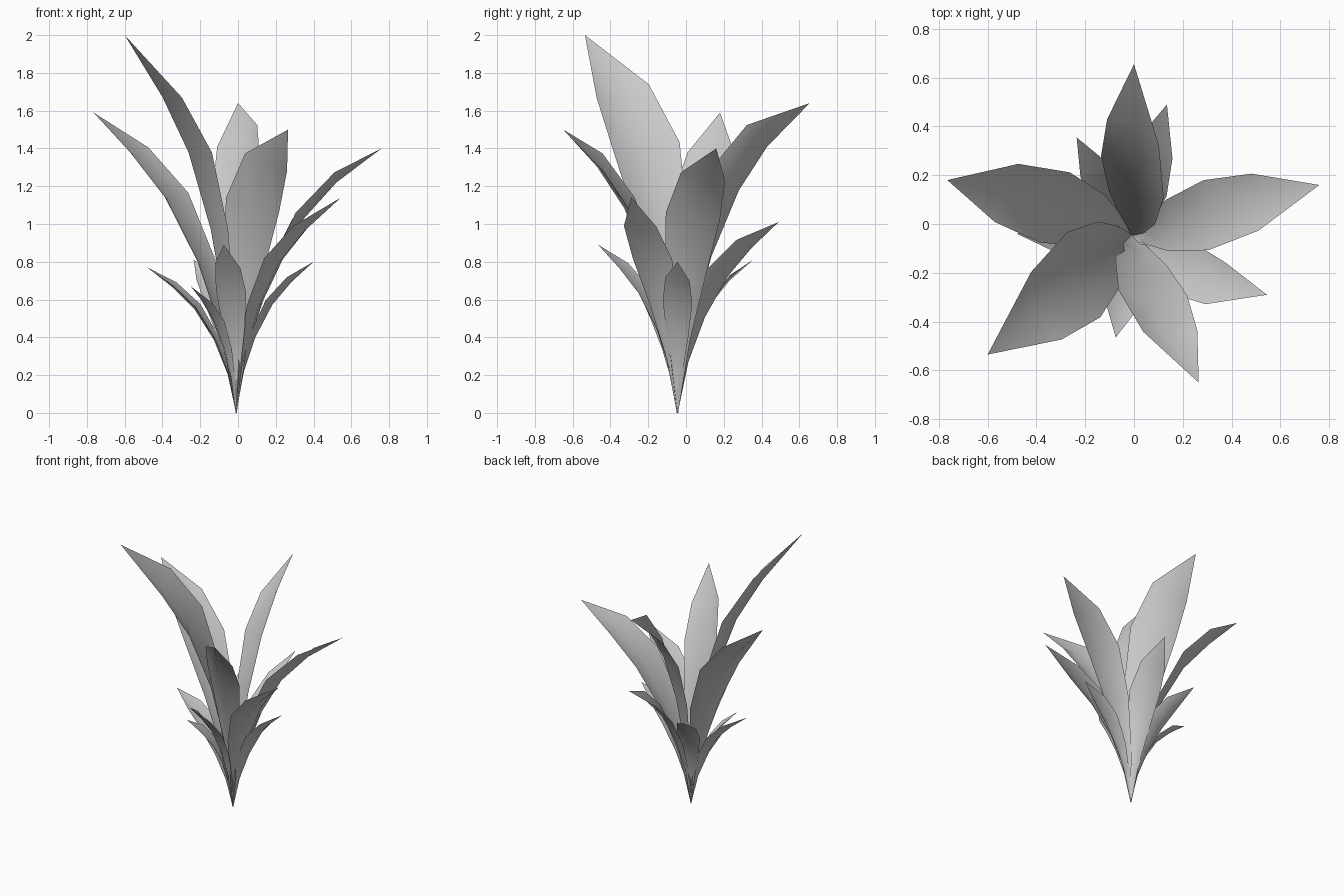
import bpy
import math
from mathutils import Vector

if "Cube" in bpy.data.objects:
    bpy.data.objects.remove(bpy.data.objects["Cube"])

leaf_grey = bpy.data.materials.new("leaf grey")
leaf_grey.use_nodes = True
colour = (0.6, 0.6, 0.6, 1)
leaf_grey.diffuse_color = colour
leaf_grey.node_tree.nodes["Principled BSDF"].inputs["Base Color"].default_value = colour

ROOT = Vector((-0.01, -0.045, 0))
# Shared leaf outline: outward reach, height, blade width (fractions)
OUTLINE = [(0, 0, 0.004), (0.06, 0.27, 0.06), (0.17, 0.51, 0.125),
           (0.36, 0.735, 0.17), (0.62, 0.885, 0.14), (1, 1, 0)]


def make_leaf(name, tip, roll_degrees, spread, lift, sway):
    """Arching, channelled blade; spread, lift and sway bend its middle."""
    span = Vector(tip) - ROOT
    reach = Vector((span.x, span.y, 0))
    rise = Vector((0, 0, span.z))
    side = Vector((span.y, -span.x, 0)).normalized()
    roll = math.radians(roll_degrees)
    bend = reach * spread + rise * lift + side * sway
    spine = [ROOT + reach * r + rise * z + bend * (4 * r * (1 - r))
             for r, z, w in OUTLINE]
    length = sum((b - a).length for a, b in zip(spine, spine[1:]))
    verts, faces = [], []
    for i, (r, z, w) in enumerate(OUTLINE[:-1]):
        tangent = (spine[i + 1] - spine[max(i - 1, 0)]).normalized()
        inward = side.cross(tangent)
        across = side * math.cos(roll) + inward * math.sin(roll)
        normal = inward * math.cos(roll) - side * math.sin(roll)
        half = across * (w * length / 2)
        rib = spine[i] - normal * (w * length * 0.17)
        verts += [spine[i] - half, rib, spine[i] + half]
        if i:
            a = 3 * (i - 1)
            faces += [(k, k + 1, k + 4, k + 3) for k in (a, a + 1)]
    # Close the blade to a point
    end = len(verts)
    verts.append(spine[-1])
    faces += [(end - 3, end - 2, end), (end - 2, end - 1, end)]
    mesh = bpy.data.meshes.new(name)
    mesh.from_pydata(verts, [], faces)
    mesh.materials.append(leaf_grey)
    mesh.shade_smooth()
    bpy.context.collection.objects.link(bpy.data.objects.new(name, mesh))


# Tall outer leaves, then the short lower ones: tip, roll, spread, lift, sway
LEAVES = [
    ("tall_front_right_leaf", (-0.6, -0.535, 2.0), 20, -0.03, -0.035, 0),
    ("tall_right_leaf", (-0.765, 0.18, 1.59), 8, 0.07, -0.01, 0.02),
    ("tall_back_leaf", (0, 0.655, 1.64), 36, -0.02, 0.01, 0),
    ("tall_front_leaf", (0.265, -0.65, 1.5), 32, 0.02, 0, 0.02),
    ("tall_left_leaf", (0.76, 0.16, 1.4), 13, 0.04, 0.01, 0),
    ("middle_left_leaf", (0.545, -0.29, 1.14), 2, 0.03, -0.02, 0.045),
    ("middle_back_leaf", (0.135, 0.49, 1.01), 20, 0.04, 0, 0),
    ("short_front_leaf", (-0.075, -0.465, 0.89), 15, 0.06, -0.01, 0),
    ("short_back_leaf", (-0.235, 0.355, 0.81), 15, 0.03, 0, 0),
    ("short_left_leaf", (0.4, -0.045, 0.8), 12, 0.06, 0, 0),
    ("short_right_leaf", (-0.48, -0.04, 0.77), 10, 0.07, 0, 0),
    ("short_front_right_leaf", (-0.25, -0.25, 0.67), 12, 0.04, 0, 0),
]
for leaf in LEAVES:
    make_leaf(*leaf)
